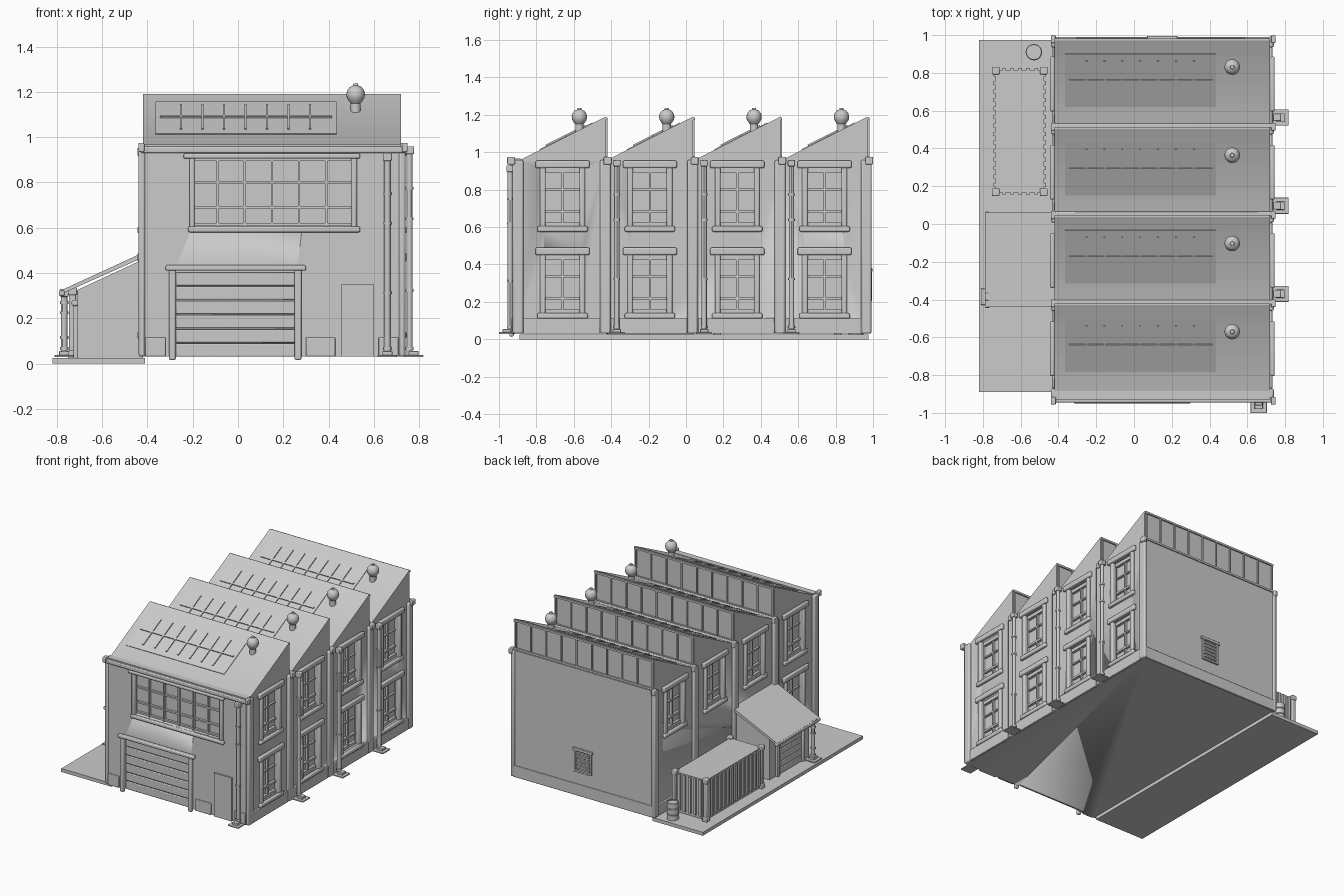
import bpy, bmesh
from math import atan
from mathutils import Matrix, Vector

STEP, BAYS = 0.467, range(4)
XL, XR, YF, YB, ZB, ZT = -0.42, 0.72, -0.92, 0.98, 0.03, 0.96

def finish(name, bm):
    bmesh.ops.recalc_face_normals(bm, faces=bm.faces)
    me = bpy.data.meshes.new(name)
    bm.to_mesh(me)
    bm.free()
    ob = bpy.data.objects.new(name, me)
    bpy.context.collection.objects.link(ob)
    return ob

def boxes(name, items, bevel=0.0):
    """One object from (x0, x1, y0, y1, z0, z1) boxes."""
    bm = bmesh.new()
    for x0, x1, y0, y1, z0, z1 in items:
        m = Matrix.Translation(((x0+x1)/2, (y0+y1)/2, (z0+z1)/2)) @ Matrix.Diagonal(
            (abs(x1-x0), abs(y1-y0), abs(z1-z0), 1))
        bmesh.ops.create_cube(bm, size=1, matrix=m)
    ob = finish(name, bm)
    if bevel:
        b = ob.modifiers.new("soft_edges", 'BEVEL')
        b.width, b.segments = bevel, 2
    return ob

def on_wall(side, items):
    """Wall coordinates (along0, along1, out0, out1, z0, z1) to world boxes."""
    out = []
    for u0, u1, d0, d1, z0, z1 in items:
        if side == 'R':
            out.append((XR+d0, XR+d1, u0, u1, z0, z1))
        elif side == 'L':
            out.append((XL-d1, XL-d0, u0, u1, z0, z1))
        elif side == 'F':
            out.append((u0, u1, YF-d1, YF-d0, z0, z1))
        else:
            out.append((u0, u1, YB+d0, YB+d1, z0, z1))
    return out

def prism(name, pts, axis, a, b):
    """Extrude a 2D outline along x (points y,z) or y (points x,z)."""
    bm = bmesh.new()
    at = (lambda p, t: (t, p[0], p[1])) if axis == 'x' else (lambda p, t: (p[0], t, p[1]))
    f = bm.faces.new([bm.verts.new(at(p, a)) for p in pts])
    ext = bmesh.ops.extrude_face_region(bm, geom=[f])
    vs = [v for v in ext['geom'] if isinstance(v, bmesh.types.BMVert)]
    bmesh.ops.translate(bm, verts=vs, vec=Vector(at((0, 0), b-a)))
    return finish(name, bm)

def lathe(name, x, y, profile, n=20):
    """Revolve (radius, z) points about a vertical axis."""
    bm = bmesh.new()
    vs = [bm.verts.new((r, 0, z)) for r, z in profile]
    es = [bm.edges.new(p) for p in zip(vs, vs[1:])]
    bmesh.ops.spin(bm, geom=vs+es, cent=(0, 0, 0), axis=(0, 0, 1), angle=6.2831853,
                   steps=n, use_merge=True)
    bmesh.ops.remove_doubles(bm, verts=bm.verts, dist=1e-5)
    ob = finish(name, bm)
    ob.location = (x, y, 0)
    return ob

# Main hall with sawtooth roof
outline = [(YF, ZB), (YF, ZT)]
for k in BAYS:
    s = STEP*k
    outline += [(-0.885+s, ZT), (-0.43+s, 1.19)]
    outline += [(-0.43+s, ZT)]
outline += [(YB, ZT), (YB, ZB)]
hall = prism("hall_walls_and_roof", outline, 'x', XL, XR)

# Window recesses cut into the walls
side_windows = [('R', -0.66+STEP*k, z) for k in BAYS for z in (0.14, 0.605)]
side_windows += [('L', -0.66+STEP*k, 0.605) for k in BAYS] + [('L', -0.66, 0.14)]
cuts = on_wall('F', [(-0.20, 0.51, -0.03, 0.02, 0.605, 0.91), (-0.28, 0.26, -0.02, 0.02, 0.02, 0.415)])
for side, u, z in side_windows:
    cuts += on_wall(side, [(u-0.1, u+0.1, -0.03, 0.02, z, z+0.31)])
cutter = boxes("opening_cutter", cuts)
cutter.hide_render = True
cutter.display_type = 'WIRE'
m = hall.modifiers.new("openings", 'BOOLEAN')
m.operation, m.object, m.solver = 'DIFFERENCE', cutter, 'EXACT'

# Side windows: surround, then sashes and glazing bars
for side, u, z in side_windows:
    boxes("window_surround", on_wall(side, [
        (u-0.145, u+0.145, 0, 0.025, z+0.31, z+0.35),
        (u-0.135, u+0.135, 0, 0.025, z-0.03, z),
        (u-0.12, u-0.09, -0.02, 0.018, z-0.01, z+0.315),
        (u+0.09, u+0.12, -0.02, 0.018, z-0.01, z+0.315)]), 0.008)
    boxes("window_sash", on_wall(side, [
        (u-0.09, u+0.09, -0.03, -0.01, z, z+0.02),
        (u-0.09, u+0.09, -0.03, -0.01, z+0.285, z+0.31),
        (u-0.09, u+0.09, -0.03, -0.012, z+0.07, z+0.085),
        (u-0.09, u+0.09, -0.03, -0.015, z+0.19, z+0.2),
        (u-0.006, u+0.006, -0.03, -0.013, z, z+0.31)]))

# Front window
boxes("front_window_surround", on_wall('F', [
    (-0.24, 0.54, 0, 0.025, 0.905, 0.928), (-0.22, 0.54, 0, 0.025, 0.58, 0.605),
    (-0.215, -0.19, -0.02, 0.018, 0.6, 0.91), (0.5, 0.525, -0.02, 0.018, 0.6, 0.91)]), 0.007)
boxes("front_window_bars", on_wall('F',
    [(x-0.005, x+0.005, -0.03, -0.01, 0.605, 0.91) for x in (-0.09, 0.03, 0.15, 0.27, 0.39)]
    + [(-0.19, 0.5, -0.03, -0.014, z, z+0.012) for z in (0.61, 0.685, 0.795, 0.895)]))

# Roller door and staff door
boxes("roller_door_slats", on_wall('F',
    [(-0.275, 0.255, -0.02, -0.004, ZB+0.063*i, ZB+0.063*i+0.058) for i in range(6)]), 0.005)
boxes("roller_door_frame", on_wall('F', [
    (-0.305, -0.275, 0, 0.025, 0.015, 0.43), (0.25, 0.28, 0, 0.025, 0.015, 0.43),
    (-0.32, 0.30, 0, 0.03, 0.41, 0.435)]), 0.007)
boxes("staff_door", on_wall('F', [(0.455, 0.6, 0, 0.012, ZB, 0.35)]))

# Plinths
plinths = on_wall('F', [(a, b, 0, 0.012, ZB, 0.115)
                        for a, b in ((-0.41, -0.32), (0.30, 0.43), (0.62, 0.71))])
plinths += on_wall('B', [(XL, XR, 0, 0.01, ZB, 0.115)])
for k in BAYS:
    for side in 'LR':
        plinths += on_wall(side, [(-0.87+STEP*k, -0.46+STEP*k, 0, 0.014, ZB, 0.115)])
boxes("plinths", plinths, 0.004)

# Pilasters between bays and at corners
pil = [(-0.927, -0.87)] + [(-0.46+STEP*k, -0.403+STEP*k) for k in range(3)] + [(0.935, 0.992)]
boxes("pilasters", sum([on_wall(s, [(a, b, -0.01, 0.02, ZB, ZT) for a, b in pil])
                        for s in 'LR'], []), 0.01)

# Eaves and valley gutters with end caps
gut = [(-0.43, 0.74, -0.945, -0.915, 0.93, 0.958)]
caps = []
for y in (-0.93, -0.414, 0.053, 0.52, 0.985):
    if -0.9 < y < 0.9:
        gut.append((-0.43, 0.74, y-0.012, y+0.012, 0.955, 0.975))
    caps += [(x-0.013, x+0.013, y-0.026, y+0.015, 0.935, 0.975) for x in (-0.427, 0.737)]
boxes("gutters", gut, 0.006)
boxes("gutter_caps", caps, 0.005)
boxes("front_parapet", [(XL, XR, YF-0.01, -0.885, 0.945, 0.967)])

# Roof bays: skylight, clerestory and ventilator
slope = atan(0.23/0.455)
for k in BAYS:
    s = STEP*k
    y = -0.64+s
    sky = boxes("skylight_panel", [(-0.4, 0.4, -0.158, 0.158, -0.004, 0.004)])
    bars = boxes("skylight_bars", [(x*0.095-0.007, x*0.095+0.003, -0.118, 0.118, 0, 0.011)
                                   for x in range(-3, 4)] + [(-0.38, 0.38, -0.006, 0.006, 0, 0.011)])
    for ob in (sky, bars):
        ob.location = (0.035, y, ZT+(y-s+0.885)*0.23/0.455)
        ob.rotation_euler.x = slope
    yb = -0.43+s
    boxes("clerestory_frame", [(-0.41+0.124*i-0.005, -0.41+0.124*i+0.005, yb-0.002, yb+0.009, 0.97, 1.18)
                               for i in range(10)]
          + [(XL, XR, yb-0.002, yb+0.01, z, z+0.014) for z in (0.965, 1.172)])
    lathe("roof_ventilator", 0.52, -0.57+s, [
        (0, 1.08), (0.022, 1.08), (0.022, 1.15), (0.03, 1.16), (0.039, 1.175), (0.041, 1.19),
        (0.037, 1.208), (0.026, 1.222), (0.012, 1.228), (0.01, 1.237), (0, 1.238)])

# Downpipes: pipe, brackets, hopper and foot plate
def downpipe(x, y, top, dx, dy):
    prof = [(0, 0.035), (0.014, 0.035)]
    for z in (0.06, top*0.33, top*0.66, top*0.8):
        prof += [(0.014, z), (0.018, z), (0.018, z+0.012), (0.014, z+0.012)]
    lathe("downpipe", x, y, prof + [(0.014, top-0.02), (0, top-0.02)], 12)
    boxes("downpipe_hopper", [(x-0.02, x+0.02, y-0.02, y+0.02, top-0.035, top)], 0.005)
    cx, cy = x+dx*0.018, y+dy*0.018
    boxes("downpipe_foot", [(cx-0.043, cx+0.043, cy-0.043, cy+0.043, 0.028, 0.038),
                            (cx-0.022, cx+0.022, cy-0.022, cy+0.022, 0.035, 0.055)], 0.003)

downpipe(0.66, -0.94, 0.93, 0, -1)
for k in range(3):
    downpipe(0.758, -0.37+STEP*k, ZT, 1, 0)
downpipe(-0.768, -0.385, 0.33, 0, 0)

# Back wall louvre
boxes("back_louvre", on_wall('B', [(0.07, 0.23, 0, 0.016, 0.36, 0.38), (0.08, 0.22, 0, 0.014, 0.205, 0.22),
    (0.08, 0.095, 0, 0.014, 0.21, 0.37), (0.205, 0.22, 0, 0.014, 0.21, 0.37)]
    + [(0.09, 0.21, 0, 0.009, 0.232+0.026*i, 0.246+0.026*i) for i in range(5)]), 0.002)

# Yard slab
boxes("yard_slab", [(-0.82, XL+0.01, -0.89, 0.975, 0, 0.025)])

# Lean-to shed
prism("shed_walls", [(-0.71, 0.02), (-0.71, 0.325), (XL, 0.46), (XL, 0.02)], 'y', -0.42, 0.04)
prism("shed_roof", [(-0.785, 0.305), (-0.785, 0.322), (XL, 0.49), (XL, 0.468)], 'y', -0.44, 0.06)
boxes("shed_gutter", [(-0.79, -0.765, -0.445, 0.065, 0.298, 0.322)], 0.007)
boxes("shed_door_frame", [(-0.73, -0.705, -0.35, -0.325, 0.02, 0.265), (-0.73, -0.705, -0.055, -0.03, 0.02, 0.265),
                          (-0.735, -0.705, -0.365, -0.015, 0.255, 0.28)], 0.006)
boxes("shed_door_slats", [(-0.718, -0.7, -0.325, -0.055, 0.027+0.046*i, 0.069+0.046*i)
                          for i in range(5)], 0.004)

# Shipping container with ribs and corner posts
cx0, cx1, cy0, cy1, cz0, cz1 = -0.745, -0.465, 0.155, 0.825, 0.03, 0.33
boxes("container_body", [(cx0+0.012, cx1-0.012, cy0+0.012, cy1-0.012, cz0, cz1-0.008)])
ribs = [(cx0, cx1, cy0+0.04+0.045*i, cy0+0.062+0.045*i, cz0+0.02, cz1-0.015) for i in range(14)]
ribs += [(cx0+0.045+0.043*i, cx0+0.065+0.043*i, cy0, cy1, cz0+0.02, cz1-0.015) for i in range(5)]
boxes("container_ribs", ribs)
posts = []
for x in (cx0+0.013, cx1-0.013):
    for y in (cy0+0.013, cy1-0.013):
        posts.append((x-0.015, x+0.015, y-0.015, y+0.015, cz0, cz1))
        posts += [(x-0.02, x+0.02, y-0.02, y+0.02, z, z+0.035) for z in (0.022, cz1-0.028)]
boxes("container_corner_posts", posts, 0.005)

# Barrel
lathe("barrel", -0.53, 0.91, [(0, 0.025), (0.04, 0.025), (0.04, 0.062), (0.044, 0.066), (0.04, 0.07),
      (0.04, 0.105), (0.044, 0.109), (0.04, 0.113), (0.04, 0.15), (0.034, 0.15), (0.034, 0.144), (0, 0.144)])

# Smooth shading with sharp edges kept
for ob in bpy.data.objects:
    ob.select_set(True)
bpy.context.view_layer.objects.active = hall
bpy.ops.object.shade_smooth_by_angle()
